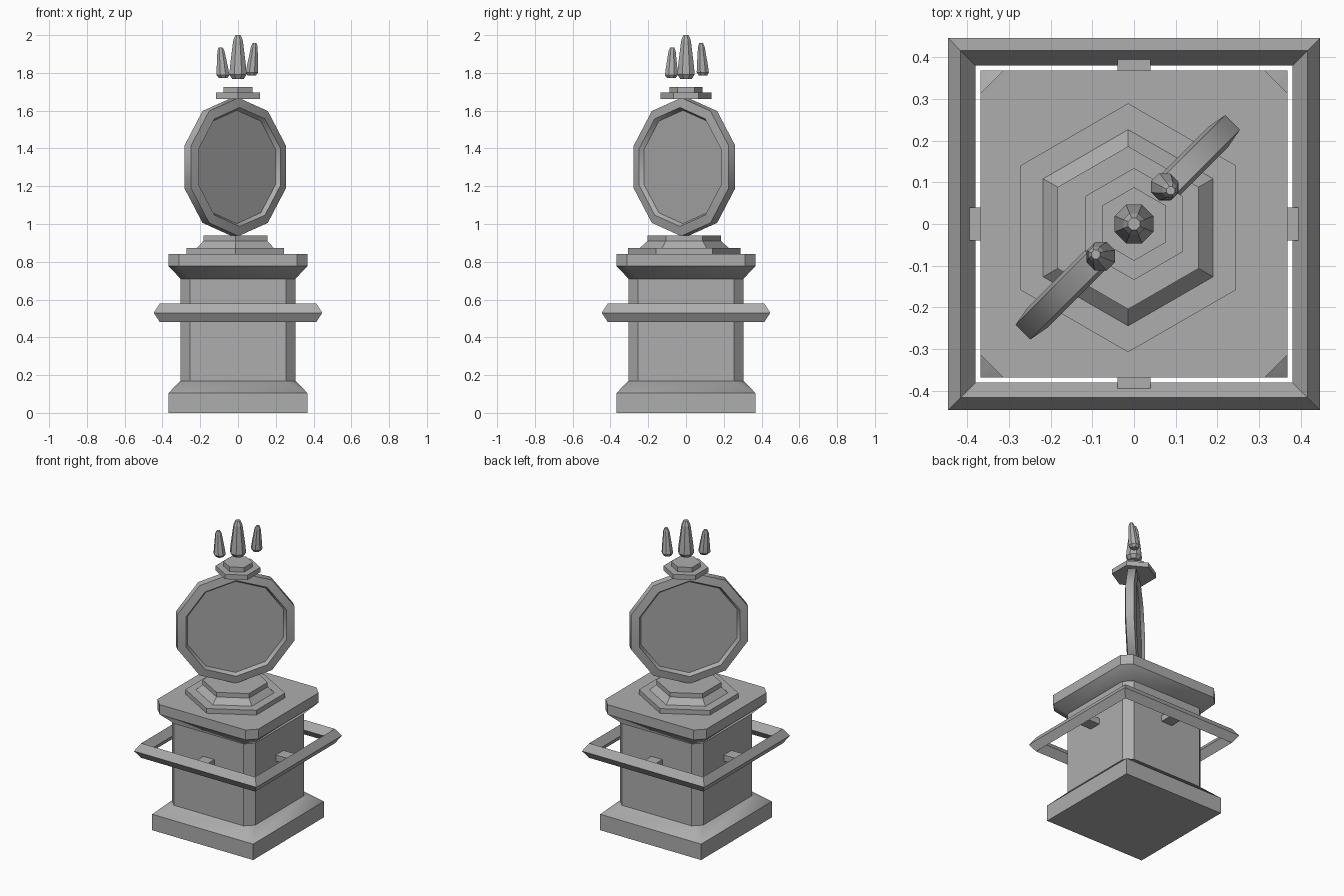
import bpy, bmesh, math
from mathutils import Matrix, Vector

if "Cube" in bpy.data.objects:
    bpy.data.objects.remove(bpy.data.objects["Cube"])

stone = bpy.data.materials.new("grey_stone")
stone.diffuse_color = (0.42, 0.42, 0.42, 1)
stone.use_nodes = True
stone.node_tree.nodes["Principled BSDF"].inputs["Base Color"].default_value = stone.diffuse_color


def finish(name, bm, matrix=None, smooth=False):
    """Weld, orient and turn a bmesh into an object."""
    bmesh.ops.remove_doubles(bm, verts=bm.verts, dist=0.0005)
    bmesh.ops.recalc_face_normals(bm, faces=bm.faces)
    if matrix:
        bm.transform(matrix)
    mesh = bpy.data.meshes.new(name)
    bm.to_mesh(mesh)
    bm.free()
    mesh.materials.append(stone)
    if smooth:
        mesh.shade_smooth()
        mesh.set_sharp_from_angle(angle=math.radians(42))
    obj = bpy.data.objects.new(name, mesh)
    bpy.context.collection.objects.link(obj)
    return obj


def loft(name, rings, matrix=None, closed=False, smooth=False):
    """Skin a list of point rings; cap the ends unless closed into a loop."""
    bm = bmesh.new()
    rows = [[bm.verts.new(p) for p in ring] for ring in rings]
    n = len(rows[0])
    pairs = list(zip(rows, rows[1:]))
    if closed:
        pairs.append((rows[-1], rows[0]))
    else:
        bm.faces.new(rows[0])
        bm.faces.new(rows[-1])
    for a, b in pairs:
        for i in range(n):
            j = (i + 1) % n
            bm.faces.new((a[i], a[j], b[j], b[i]))
    return finish(name, bm, matrix, smooth)


def chamfered(h, c, z):
    """Square of half width h with corners cut by c."""
    k = h - c
    return [(h, -k, z), (h, k, z), (k, h, z), (-k, h, z),
            (-h, k, z), (-h, -k, z), (-k, -h, z), (k, -h, z)]


def polygon(r, z, n, start=math.pi / 2):
    return [(r * math.cos(start + math.tau * i / n),
             r * math.sin(start + math.tau * i / n), z) for i in range(n)]


def box(name, size, matrix):
    bm = bmesh.new()
    bmesh.ops.create_cube(bm, size=1)
    bm.transform(Matrix.Diagonal((*size, 1)))
    return finish(name, bm, matrix)


# Square plinth, chamfered column and flared cap
loft("plinth", [chamfered(0.368, 0, 0), chamfered(0.368, 0, 0.105),
                chamfered(0.304, 0.05, 0.17)], smooth=True)
loft("column", [chamfered(0.304, 0.05, 0.165), chamfered(0.304, 0.05, 0.715)])
loft("cap", [chamfered(0.304, 0.05, 0.71), chamfered(0.368, 0.055, 0.777),
             chamfered(0.368, 0.055, 0.842)], smooth=True)

# Square rail with a diamond section
rail = [(0.446, 0.53), (0.415, 0.578), (0.38, 0.53), (0.415, 0.482)]
loft("rail", [[(h, -h, z), (h, h, z), (-h, h, z), (-h, -h, z)] for h, z in rail],
     closed=True)

# Brackets joining the rail to the column
for i in range(4):
    turn = Matrix.Rotation(i * math.pi / 2, 4, 'Z')
    box("bracket", (0.08, 0.1, 0.04), turn @ Matrix.Translation((0, 0.346, 0.53)))

# Hexagonal foot in steps
foot_at = Matrix.Translation((-0.014, -0.009, 0))
foot = [(0.298, 0.84), (0.298, 0.873), (0.235, 0.8735), (0.195, 0.91), (0.195, 0.94)]
loft("hexagon_foot", [polygon(r, z, 6) for r, z in foot], foot_at, smooth=True)

# Ten-sided upright disc with a bevelled rim, dished on both faces
disc = [(0.30, -0.012), (0.315, -0.034), (0.366, -0.025),
        (0.366, 0.025), (0.315, 0.034), (0.30, 0.012)]
disc_at = (Matrix.Translation((-0.015, -0.008, 1.302))
           @ Matrix.Rotation(math.pi / 4, 4, 'Z')
           @ Matrix.Rotation(math.pi / 2, 4, 'X')
           @ Matrix.Diagonal((1.02, 1, 1, 1)))
loft("disc", [polygon(r, z, 10) for r, z in disc], disc_at, smooth=True)

# Hexagonal crown plate on top of the disc
crown = [(0.134, 1.663), (0.134, 1.695), (0.088, 1.6955), (0.088, 1.726)]
loft("crown_plate", [polygon(r, z, 6) for r, z in crown])


# Floating tapered flames: base point, tip point, widest radius
def flame(name, base, tip, radius):
    base, tip = Vector(base), Vector(tip)
    profile = [(0.65, 0), (1, 0.1), (0.88, 0.35), (0.55, 0.88), (0.3, 1)]
    rings = []
    for r, t in profile:
        c = base.lerp(tip, t)
        rings.append([(c.x + x, c.y + y, c.z)
                      for x, y, _ in polygon(r * radius, 0, 8, math.pi / 8)])
    loft(name, rings)


flame("centre_flame", (0, 0, 1.768), (0, 0, 2.0), 0.05)
flame("left_flame", (-0.078, -0.078, 1.772), (-0.092, -0.073, 1.935), 0.037)
flame("right_flame", (0.072, 0.09, 1.785), (0.088, 0.08, 1.958), 0.035)
